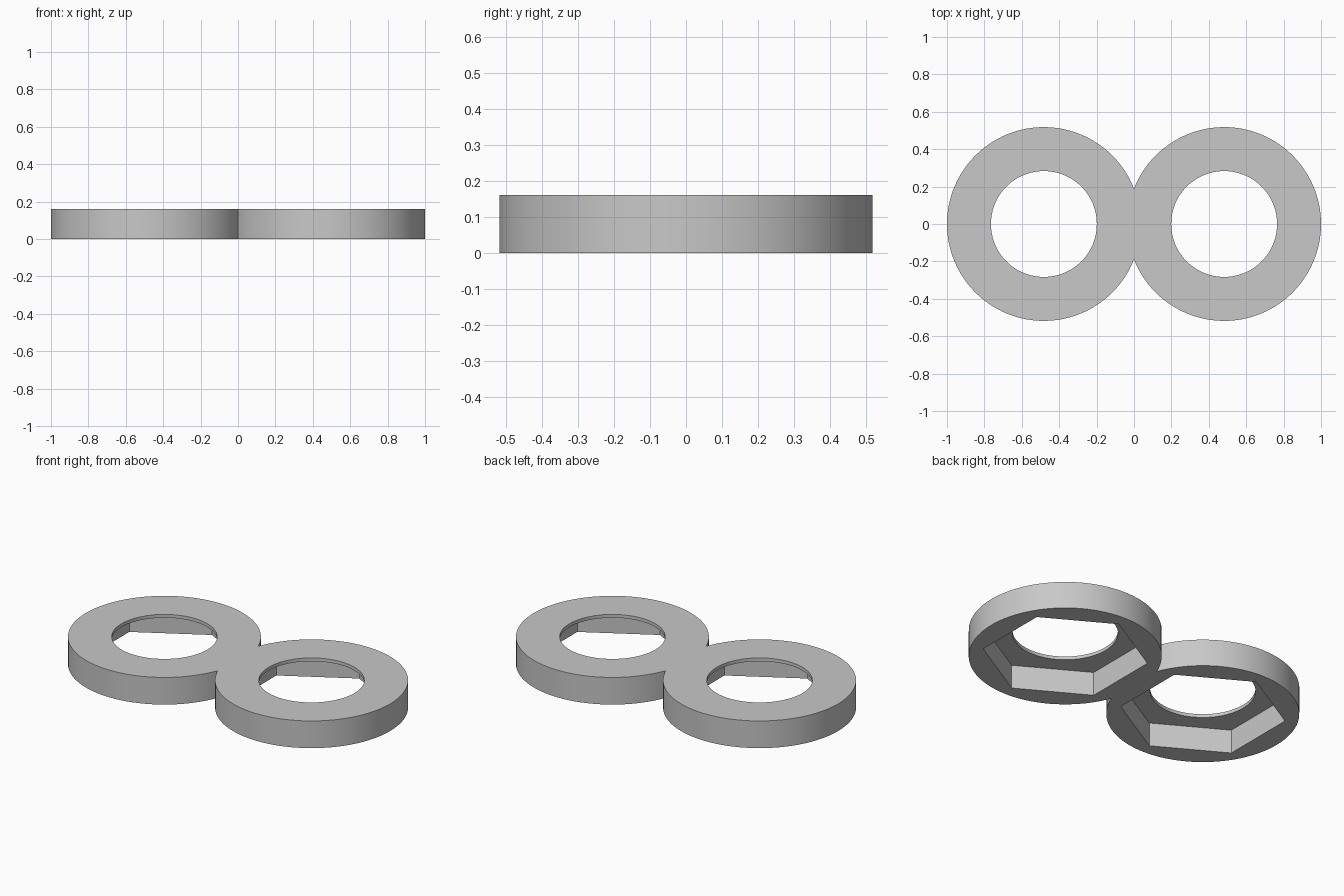
import bpy
import bmesh
from math import acos, cos, pi, radians, sin

cube = bpy.data.objects.get("Cube")
if cube:
    bpy.data.objects.remove(cube, do_unlink=True)

OUTER = 0.518             # ring radius
OFFSET = 1 - OUTER        # ring centre distance from the middle
BORE = 0.283              # round hole radius
HEX = 0.447               # hexagonal pocket corner radius
HEIGHT = 0.161
POCKET = 0.141            # pocket depth from the underside

bm = bmesh.new()


def arc(cx, radius, start, sweep, count):
    return [(cx + radius * cos(start + sweep * i / count),
             radius * sin(start + sweep * i / count)) for i in range(count)]


def loop(points, z):
    """Closed edge loop at one height."""
    verts = [bm.verts.new((x, y, z)) for x, y in points]
    edges = [bm.edges.new((v, verts[i - 1])) for i, v in enumerate(verts)]
    return verts, edges


def wall(low, high):
    """Quads joining two matching loops."""
    a, b = low[0], high[0]
    for i in range(len(a)):
        bm.faces.new((a[i - 1], a[i], b[i], b[i - 1]))


def fill(*loops):
    """Flat face between an outer loop and its holes."""
    edges = [e for lp in loops for e in lp[1]]
    bmesh.ops.triangle_fill(bm, edges=edges, use_beauty=True, normal=(0, 0, 1))


# Joined outline of the two overlapping discs
half = pi - acos(OFFSET / OUTER)
right_arc = arc(OFFSET, OUTER, -half, 2 * half, 84)
outline = right_arc + [(-x, -y) for x, y in right_arc]
bottom, top = loop(outline, 0), loop(outline, HEIGHT)

# Hexagonal pocket below and round bore above, on each side
pocket_rims, bore_rims, ceilings = [], [], []
for cx in (-OFFSET, OFFSET):
    hexagon = arc(cx, HEX, radians(30), 2 * pi, 6)
    circle = arc(cx, BORE, 0, 2 * pi, 96)
    hex_low, hex_high = loop(hexagon, 0), loop(hexagon, POCKET)
    bore_low, bore_high = loop(circle, POCKET), loop(circle, HEIGHT)
    pocket_rims.append(hex_low)
    bore_rims.append(bore_high)
    ceilings.append((hex_high, bore_low))
    fill(hex_high, bore_low)
    wall(hex_low, hex_high)
    wall(bore_low, bore_high)

fill(bottom, *pocket_rims)
fill(top, *bore_rims)
wall(bottom, top)
bmesh.ops.recalc_face_normals(bm, faces=bm.faces[:])

mesh = bpy.data.meshes.new("double_ring_holder")
bm.to_mesh(mesh)
bm.free()
holder = bpy.data.objects.new("double_ring_holder", mesh)
bpy.context.collection.objects.link(holder)

# Plain grey material
grey = bpy.data.materials.new("plain_grey")
grey.use_nodes = True
colour = (0.58, 0.58, 0.58, 1)
grey.diffuse_color = colour
grey.node_tree.nodes["Principled BSDF"].inputs["Base Color"].default_value = colour
mesh.materials.append(grey)

# Smooth round walls, crisp corners
bpy.ops.object.select_all(action="DESELECT")
holder.select_set(True)
bpy.context.view_layer.objects.active = holder
bpy.ops.object.shade_smooth_by_angle(angle=radians(30))
